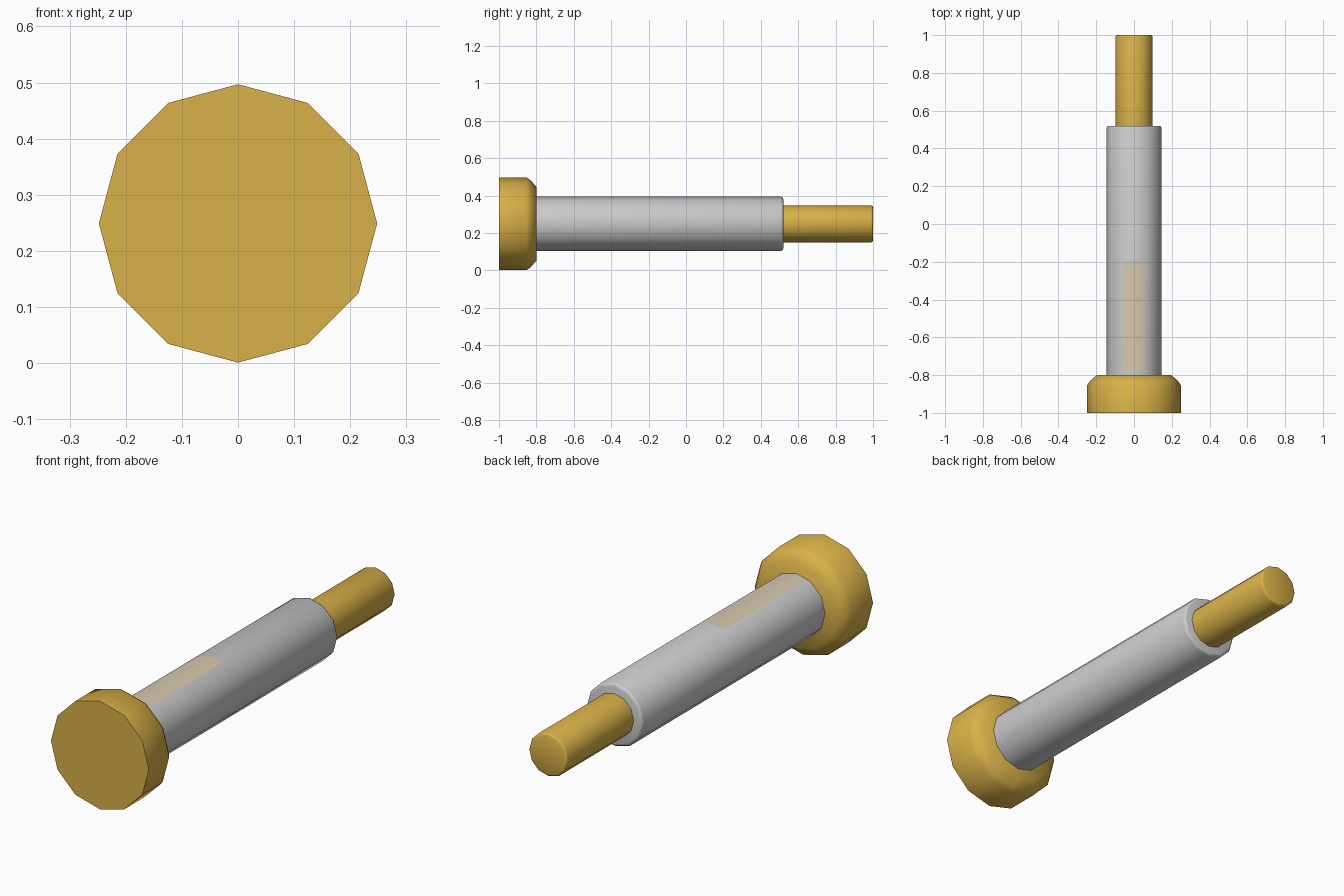
import bpy, bmesh, math

if "Cube" in bpy.data.objects:
    bpy.data.objects.remove(bpy.data.objects["Cube"])

SIDES = 12
AXIS_Z = 0.249


def material(name, rgba):
    m = bpy.data.materials.new(name)
    m.diffuse_color = rgba
    m.use_nodes = True
    m.node_tree.nodes["Principled BSDF"].inputs["Base Color"].default_value = m.diffuse_color
    return m


def finish(bm, name, mat=None):
    bmesh.ops.recalc_face_normals(bm, faces=bm.faces)
    mesh = bpy.data.meshes.new(name)
    bm.to_mesh(mesh)
    bm.free()
    obj = bpy.data.objects.new(name, mesh)
    bpy.context.collection.objects.link(obj)
    if mat:
        mesh.materials.append(mat)
    bpy.ops.object.select_all(action='DESELECT')
    obj.select_set(True)
    bpy.context.view_layer.objects.active = obj
    bpy.ops.object.shade_smooth_by_angle(angle=math.radians(50))
    return obj


def turned(name, profile, mat=None):
    """Closed solid turned round the y axis from (y, radius) points."""
    bm = bmesh.new()
    rings = []
    for y, r in profile:
        rings.append([bm.verts.new((r * math.cos(a), y, AXIS_Z + r * math.sin(a)))
                      for a in (math.tau * i / SIDES for i in range(SIDES))])
    for a, b in zip(rings, rings[1:]):
        for i in range(SIDES):
            j = (i + 1) % SIDES
            bm.faces.new((a[i], a[j], b[j], b[i]))
    bm.faces.new(rings[0])
    bm.faces.new(rings[-1])
    return finish(bm, name, mat)


amber = material("amber", (0.70, 0.44, 0.065, 1))
tan = material("tan", (0.68, 0.58, 0.42, 1))

# Wide head with a chamfered inner rim
turned("head", [(-1, 0.248), (-0.853, 0.248), (-0.83, 0.232), (-0.80, 0.197)], amber)

# Main sleeve with a softened far edge
turned("sleeve", [(-0.81, 0.145), (0.508, 0.145), (0.517, 0.141), (0.52, 0.132)])

# Thin rod with a softened tip
turned("rod", [(0.50, 0.099), (0.990, 0.099), (0.997, 0.096), (1.0, 0.089)], amber)

# Tinted strip lying over the top ridge of the sleeve
bm = bmesh.new()
half, top = 0.055, AXIS_Z + 0.1465
drop = half * math.tan(math.radians(15))
rows = [[bm.verts.new((x, y, z)) for x, z in
         ((-half, top - drop), (0, top), (half, top - drop))]
        for y in (-0.78, -0.195)]
for i in range(2):
    bm.faces.new((rows[0][i], rows[0][i + 1], rows[1][i + 1], rows[1][i]))
finish(bm, "strip", tan)
